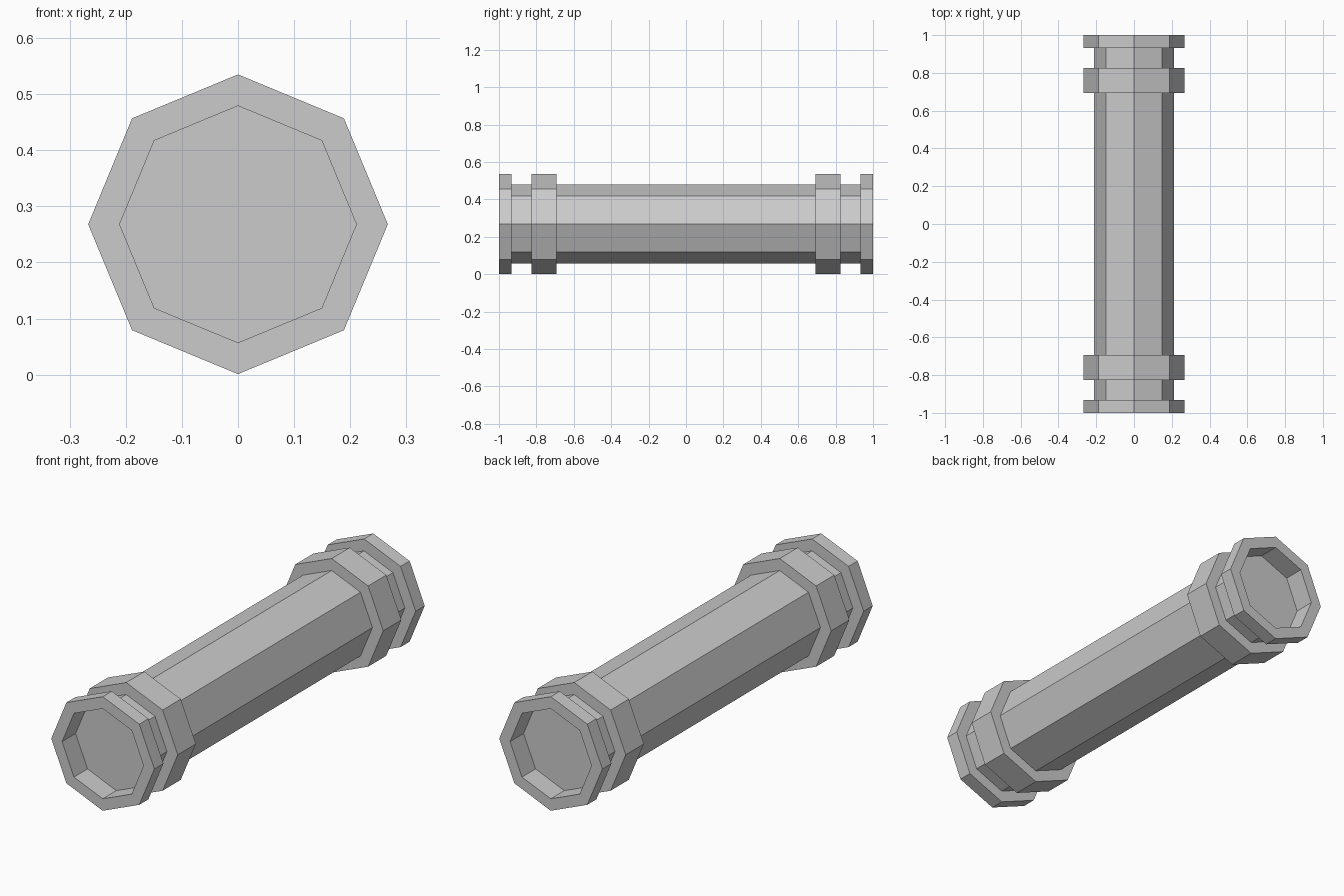
import bpy, bmesh, math

if "Cube" in bpy.data.objects:
    bpy.data.objects.remove(bpy.data.objects["Cube"])

R_OUT, R_IN, CZ, SIDES = 0.267, 0.211, 0.268, 8


def lathe_y(name, profile, closed=False):
    """Sweep (radius, y) points around the pipe axis with eight flat sides."""
    bm = bmesh.new()
    loops = []
    for r, y in profile:
        loops.append([bm.verts.new((r * math.sin(math.tau * i / SIDES), y,
                                    CZ + r * math.cos(math.tau * i / SIDES)))
                      for i in range(SIDES)])
    pairs = list(zip(loops, loops[1:]))
    if closed:
        pairs.append((loops[-1], loops[0]))
    else:
        bm.faces.new(loops[0])
        bm.faces.new(loops[-1])
    for a, b in pairs:
        for i in range(SIDES):
            j = (i + 1) % SIDES
            bm.faces.new((a[i], a[j], b[j], b[i]))
    bmesh.ops.recalc_face_normals(bm, faces=bm.faces)
    mesh = bpy.data.meshes.new(name)
    bm.to_mesh(mesh)
    bm.free()
    obj = bpy.data.objects.new(name, mesh)
    bpy.context.collection.objects.link(obj)
    return obj


def ring(name, y0, y1):
    return lathe_y(name, [(R_IN, y0), (R_OUT, y0), (R_OUT, y1), (R_IN, y1)], closed=True)


# Main pipe, closed by a face recessed inside each end flange
END = 0.90
lathe_y("pipe", [(R_IN, -END), (R_IN, END)])

# End flanges and collars at both ends
for side, s in (("front", -1), ("back", 1)):
    # the flange bore reaches back to the recessed pipe face
    lathe_y(side + "_flange", [(R_IN, s * END), (R_IN, s * 0.933), (R_OUT, s * 0.933),
                               (R_OUT, s * 1.0), (R_IN, s * 1.0)], closed=True)
    ring(side + "_collar", s * 0.693, s * 0.827)
